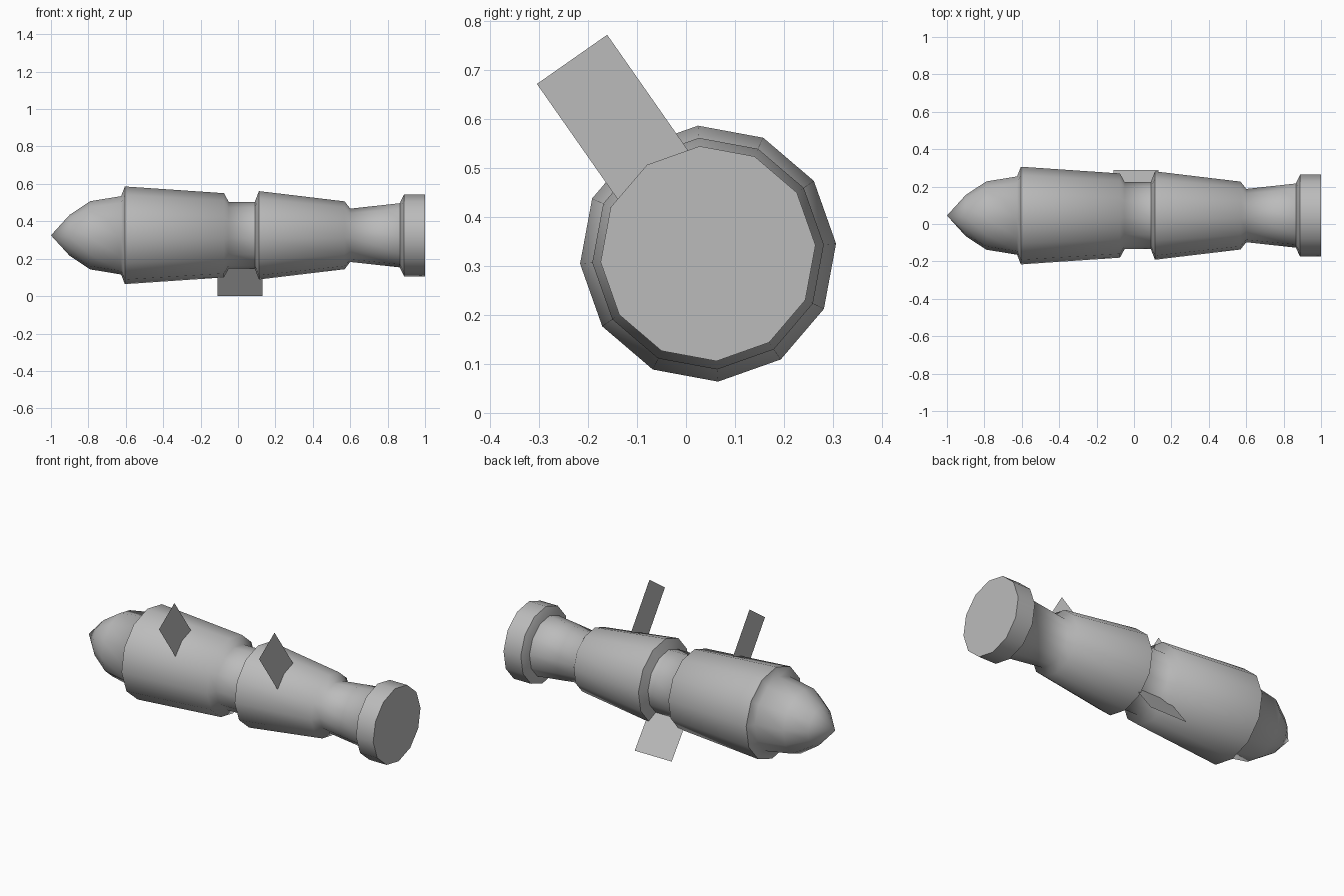
import bpy, bmesh, math
from math import radians, cos, sin

cube = bpy.data.objects.get("Cube")
if cube:
    bpy.data.objects.remove(cube, do_unlink=True)

CY, CZ = 0.045, 0.325   # long axis of the body
SIDES = 12
PHASE = radians(4.5)

grey = bpy.data.materials.new("plain grey")
grey.use_nodes = True
colour = (0.5, 0.5, 0.5, 1)
grey.diffuse_color = colour
grey.node_tree.nodes["Principled BSDF"].inputs["Base Color"].default_value = colour


def polar(x, r, t, side=0.0):
    """Point at radius r and angle t about the axis, shifted sideways."""
    return (x, CY + r * cos(t) - side * sin(t), CZ + r * sin(t) + side * cos(t))


def finish(name, bm):
    mesh = bpy.data.meshes.new(name)
    bm.to_mesh(mesh)
    bm.free()
    mesh.materials.append(grey)
    obj = bpy.data.objects.new(name, mesh)
    bpy.context.collection.objects.link(obj)
    return obj


def lathe(name, profile, angle):
    """Revolve (x, radius) points about the long axis; radius 0 is a tip."""
    bm = bmesh.new()
    rings = []
    for x, r in profile:
        count = SIDES if r else 1
        rings.append([bm.verts.new(polar(x, r, PHASE + math.tau * k / SIDES))
                      for k in range(count)])
    for a, b in zip(rings, rings[1:]):
        for k in range(SIDES):
            n = (k + 1) % SIDES
            loop = [a[k % len(a)], a[n % len(a)], b[n % len(b)], b[k % len(b)]]
            bm.faces.new(list(dict.fromkeys(loop)))
    bmesh.ops.recalc_face_normals(bm, faces=bm.faces)
    obj = finish(name, bm)
    bpy.ops.object.select_all(action="DESELECT")
    obj.select_set(True)
    bpy.context.view_layer.objects.active = obj
    bpy.ops.object.shade_smooth_by_angle(angle=radians(angle))
    return obj


def plate(name, corners):
    bm = bmesh.new()
    bm.faces.new([bm.verts.new(c) for c in corners])
    finish(name, bm)


# Body: pointed nose, front barrel, waist, rear barrel and neck
lathe("body", [(-1, 0), (-0.9, 0.11), (-0.79, 0.183), (-0.625, 0.21),
               (-0.605, 0.262), (-0.075, 0.226), (-0.05, 0.18), (0.09, 0.18),
               (0.112, 0.237), (0.57, 0.182), (0.6, 0.143), (0.865, 0.172),
               (0.88, 0.19)], 65)

# Tail drum with a flat end
lathe("tail_drum", [(0.86, 0), (0.865, 0.172), (0.888, 0.22), (1, 0.22), (1, 0)], 50)

# Two sheet lugs standing across the body
lug = radians(125)
for name, x in (("front_lug", -0.30), ("rear_lug", 0.35)):
    plate(name, [polar(x, r, lug, s) for r, s in
                 ((0.15, -0.0875), (0.484, -0.0875), (0.484, 0.0875), (0.15, 0.0875))])

# Sheet fin along the body, opposite the lugs
fin = radians(-53)
plate("waist_fin", [polar(x, r, fin) for x, r in
                    ((-0.11, 0.12), (0.13, 0.12), (0.13, 0.407), (-0.11, 0.407))])
